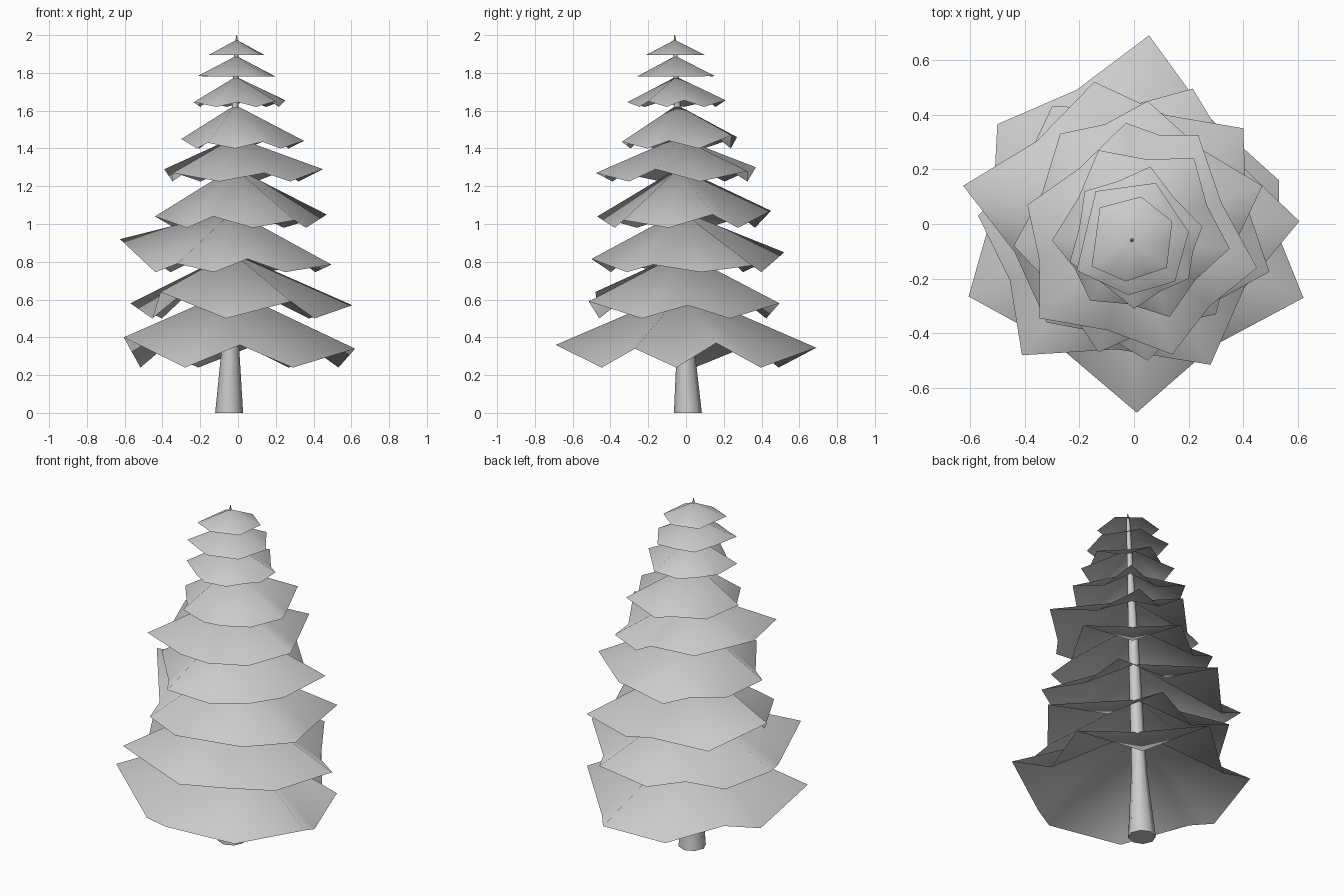
import bpy
from math import tau
from mathutils import Matrix, Vector

cube = bpy.data.objects.get("Cube")
if cube:
    bpy.data.objects.remove(cube, do_unlink=True)

# One flat colour for the whole tree
grey = bpy.data.materials.new("light grey")
grey.use_nodes = True
GREY = (0.6, 0.6, 0.6, 1)
grey.diffuse_color = GREY
grey.node_tree.nodes["Principled BSDF"].inputs["Base Color"].default_value = GREY

FOOT, TOP = Vector((-0.047, 0.01, 0)), Vector((-0.007, -0.06, 2.0))


def axis(z):
    """Point on the leaning trunk line at height z."""
    return FOOT.lerp(TOP, z / 2)


def add_mesh(name, verts, faces):
    mesh = bpy.data.meshes.new(name)
    mesh.from_pydata(verts, [], faces)
    mesh.materials.append(grey)
    obj = bpy.data.objects.new(name, mesh)
    bpy.context.collection.objects.link(obj)
    bpy.context.view_layer.objects.active = obj
    bpy.ops.object.select_all(action="DESELECT")
    obj.select_set(True)


def add_tier(name, apex, low, pull, tips):
    """Open cone sheet: raised tips with a drooping, drawn-in fold between each pair."""
    rim = []
    for tip, after in zip(tips, tips[1:] + tips[:1]):
        middle = (Vector(tip) + Vector(after)) / 2
        fold = axis(low).lerp(middle, pull)
        fold.z = low
        rim += [Vector(tip), fold]
    n = len(rim)
    faces = [(0, i + 1, (i + 1) % n + 1) for i in range(n)]
    add_mesh(name, [axis(apex)] + rim, faces)
    bpy.ops.object.shade_smooth()


# Branch tiers from the ground up, tips listed anticlockwise
add_tier("branch_tier_1", 0.65, 0.24, 0.93, [
    (0.01, -0.69, 0.36), (0.62, -0.27, 0.34), (0.53, 0.16, 0.37),
    (0.055, 0.69, 0.345), (-0.5, 0.365, 0.37), (-0.605, -0.265, 0.4)])
add_tier("branch_tier_2", 0.85, 0.5, 0.92, [
    (0.28, -0.515, 0.59), (0.605, 0.01, 0.57), (0.215, 0.495, 0.58),
    (-0.3, 0.43, 0.6), (-0.57, 0.03, 0.58), (-0.41, -0.48, 0.64)])
add_tier("branch_tier_3", 1.07, 0.745, 0.92, [
    (0.05, -0.5, 0.815), (0.495, -0.175, 0.785), (0.4, 0.35, 0.78),
    (-0.145, 0.52, 0.85), (-0.625, 0.14, 0.92), (-0.32, -0.36, 0.79)])
add_tier("branch_tier_4", 1.3, 0.98, 0.94, [
    (-0.13, -0.47, 1.04), (0.3, -0.33, 1.02), (0.47, 0.14, 1.05),
    (0.05, 0.45, 1.07), (-0.27, 0.33, 1.05), (-0.44, -0.08, 1.04)])
add_tier("branch_tier_5", 1.46, 1.225, 0.94, [
    (0.14, -0.477, 1.27), (0.45, -0.16, 1.29), (0.235, 0.325, 1.28),
    (-0.03, 0.37, 1.3), (-0.39, 0.07, 1.29), (-0.345, -0.345, 1.27)])
add_tier("branch_tier_6", 1.63, 1.4, 0.94, [
    (0.13, -0.34, 1.435), (0.35, -0.09, 1.44), (0.22, 0.24, 1.47),
    (-0.13, 0.27, 1.46), (-0.3, -0.06, 1.45), (-0.16, -0.28, 1.43)])
add_tier("branch_tier_7", 1.78, 1.62, 0.96, [
    (0, -0.31, 1.645), (0.2, -0.2, 1.65), (0.25, -0.01, 1.655),
    (0.06, 0.21, 1.655), (-0.18, 0.12, 1.65), (-0.235, -0.14, 1.645)])
add_tier("branch_tier_8", 1.89, 1.78, 1, [
    (-0.02, -0.26, 1.78), (0.15, -0.21, 1.78), (0.2, -0.03, 1.78),
    (0.08, 0.15, 1.785), (-0.14, 0.12, 1.785), (-0.21, -0.17, 1.785)])
add_tier("branch_tier_9", 1.975, 1.895, 1, [
    (-0.03, -0.21, 1.895), (0.12, -0.16, 1.895), (0.14, 0.01, 1.895),
    (0.025, 0.1, 1.895), (-0.125, 0.06, 1.895), (-0.155, -0.155, 1.895)])

# Tapered, slightly leaning trunk
SIDES = 8
RINGS = [(0, 0.074), (0.4, 0.042), (1.2, 0.027), (1.95, 0.01), (2.0, 0.002)]
verts, faces = [], []
for z, r in RINGS:
    verts += [axis(z) + Matrix.Rotation(tau * i / SIDES, 3, "Z") @ Vector((r, 0, 0))
              for i in range(SIDES)]
for k in range(len(RINGS) - 1):
    for i in range(SIDES):
        a, b = k * SIDES + i, k * SIDES + (i + 1) % SIDES
        faces.append((a, b, b + SIDES, a + SIDES))
faces.append(tuple(reversed(range(SIDES))))
faces.append(tuple(range(len(verts) - SIDES, len(verts))))
add_mesh("trunk", verts, faces)
bpy.ops.object.shade_smooth_by_angle(angle=1.0)
